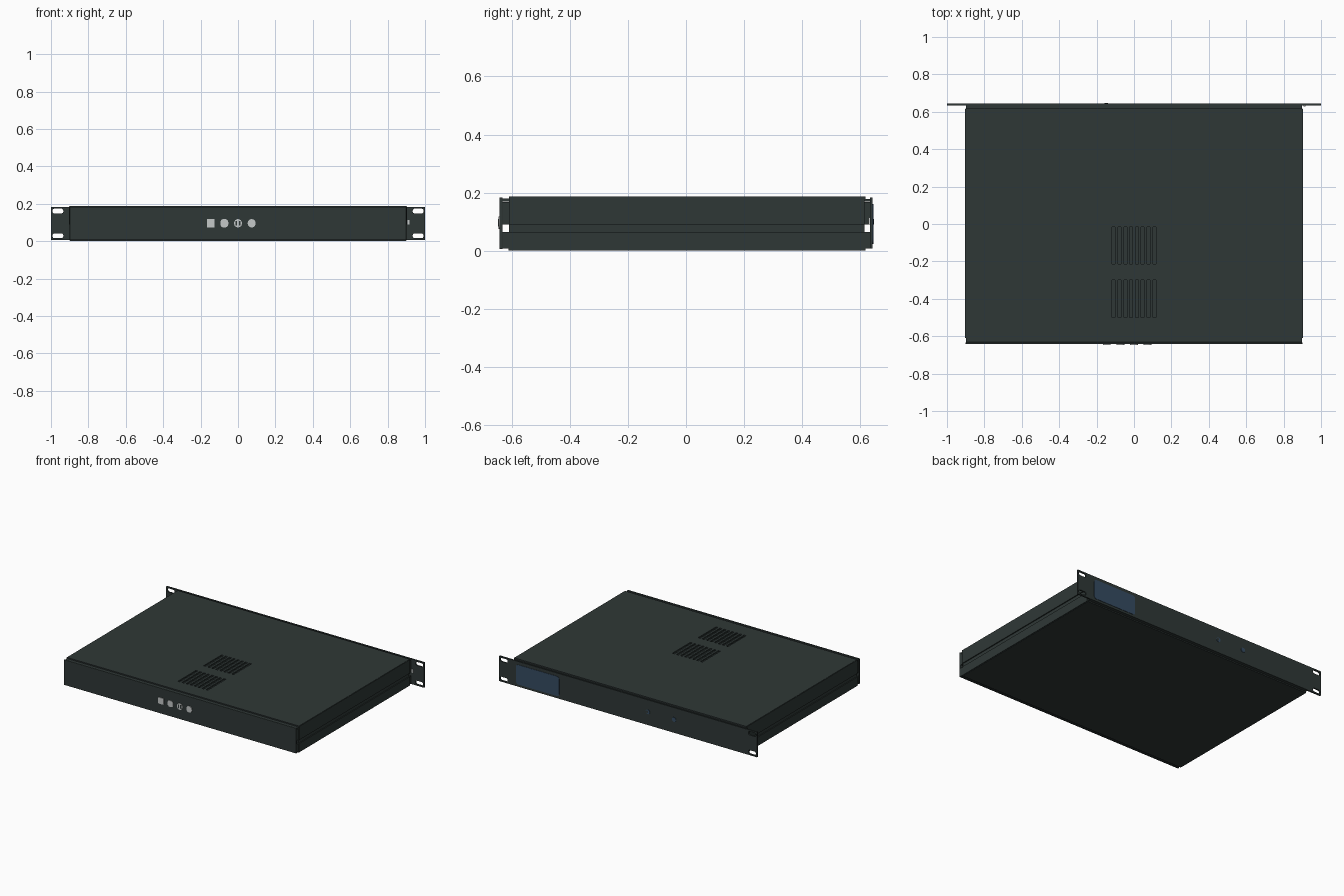
import bpy, math

if "Cube" in bpy.data.objects:
    bpy.data.objects.remove(bpy.data.objects["Cube"])

def mat(name, rgb):
    m = bpy.data.materials.new(name)
    m.diffuse_color = (*rgb, 1)
    m.use_nodes = True
    m.node_tree.nodes["Principled BSDF"].inputs["Base Color"].default_value = m.diffuse_color
    return m

CASE = mat("dark case grey", (0.028, 0.039, 0.037))
BLUE = mat("slate blue", (0.036, 0.07, 0.12))
LIGHT = mat("light metal", (0.56, 0.58, 0.58))

def box(name, x0, x1, y0, y1, z0, z1, m=CASE, bevel=0.0):
    """Box given by its limits, with optional bevel."""
    bpy.ops.mesh.primitive_cube_add(size=1, location=((x0+x1)/2, (y0+y1)/2, (z0+z1)/2))
    o = bpy.context.object
    o.name = name
    o.scale = (x1-x0, y1-y0, z1-z0)
    bpy.ops.object.transform_apply(location=False, rotation=False, scale=True)
    o.data.materials.append(m)
    if bevel:
        b = o.modifiers.new("bevel", 'BEVEL')
        b.width, b.segments = bevel, 2
    return o

def prism_y(name, pts, y0, y1, m=CASE):
    """Extrude an x-z outline along y."""
    n = len(pts)
    v = [(x, y, z) for y in (y0, y1) for x, z in pts]
    f = [tuple(range(n)), tuple(range(2*n-1, n-1, -1))]
    f += [(i, i+n, (i+1) % n+n, (i+1) % n) for i in range(n)]
    me = bpy.data.meshes.new(name)
    me.from_pydata(v, [], f)
    me.materials.append(m)
    o = bpy.data.objects.new(name, me)
    bpy.context.collection.objects.link(o)
    return o

def rounded(x, z, w, h, r, seg=5):
    """Rounded rectangle outline centred on x, z."""
    pts = []
    for k, (sx, sz) in enumerate(((1, 1), (-1, 1), (-1, -1), (1, -1))):
        for i in range(seg+1):
            a = math.pi/2*(k+i/seg)
            pts.append((x+sx*(w/2-r)+r*math.cos(a), z+sz*(h/2-r)+r*math.sin(a)))
    return pts

def cut(o, cutters):
    for c in cutters:
        b = o.modifiers.new("cut", 'BOOLEAN')
        b.operation, b.solver, b.object = 'DIFFERENCE', 'EXACT', c
        bpy.context.view_layer.objects.active = o
        bpy.ops.object.modifier_apply(modifier=b.name)
        bpy.data.objects.remove(c)

# Case floor and slotted lid
box("bottom_plate", -0.897, 0.897, -0.612, 0.618, 0.0, 0.012)
lid = box("top_cover", -0.9, 0.9, -0.61, 0.618, 0.177, 0.187)
slots = []
for cy in (-0.115, -0.40):
    for i in range(8):
        x = (i-3.5)*0.031
        slots.append(box("slot_cutter", x-0.008, x+0.008, cy-0.1, cy+0.1, 0.16, 0.2))
cut(lid, slots)

# Side walls: upper skirt, recessed channel, lower skirt
for s, side in ((-1, "left"), (1, "right")):
    def wall(name, a, b, y0, y1, z0, z1, m=CASE):
        return box(f"{side}_{name}", min(s*a, s*b), max(s*a, s*b), y0, y1, z0, z1, m)
    wall("upper_skirt", 0.888, 0.903, -0.61, 0.615, 0.09, 0.185)
    wall("channel", 0.882, 0.896, -0.61, 0.615, 0.055, 0.1)
    wall("lower_skirt", 0.888, 0.902, -0.61, 0.615, 0.003, 0.065)
    # Corner tabs that hold the end panels, leaving a small gap
    for y0, y1, end in ((-0.635, -0.609, "front"), (0.612, 0.637, "rear")):
        wall(f"{end}_upper_tab", 0.875, 0.897, y0, y1, 0.09, 0.168)
        wall(f"{end}_lower_tab", 0.875, 0.897, y0, y1, 0.015, 0.065)

# Connector panel at the front with returned top and bottom lips
box("front_panel", -0.9, 0.9, -0.642, -0.632, 0.006, 0.183, bevel=0.002)
box("front_top_lip", -0.897, 0.897, -0.634, -0.605, 0.170, 0.179)
box("front_bottom_lip", -0.897, 0.897, -0.634, -0.605, 0.008, 0.016)

# Rack panel at the rear with ears and rounded mounting slots
rack = box("rack_panel", -1.0, 1.0, 0.633, 0.643, 0.007, 0.183)
cut(rack, [prism_y("ear_cutter", rounded(sx*0.963, z, 0.058, 0.026, 0.011), 0.6, 0.68)
           for sx in (-1, 1) for z in (0.161, 0.029)])
box("rear_top_lip", -0.897, 0.897, 0.612, 0.635, 0.170, 0.178)
box("rear_bottom_lip", -0.897, 0.897, 0.612, 0.635, 0.008, 0.016)

# Display window and two round indicators on the rack panel
prism_y("display_window", rounded(0.70, 0.092, 0.335, 0.138, 0.018), 0.642, 0.6455, BLUE)
for i, x in enumerate((-0.155, -0.358)):
    prism_y(f"indicator_{i+1}", rounded(x, 0.1, 0.032, 0.032, 0.0159), 0.642, 0.6455, BLUE)
prism_y("indicator_centre", rounded(-0.149, 0.1, 0.018, 0.018, 0.0089), 0.645, 0.6465, CASE)

# Four sockets on the front panel
for i, (x, r) in enumerate(((-0.146, 0.004), (-0.073, 0.016), (0.0, 0.02), (0.073, 0.019))):
    prism_y(f"socket_{i+1}", rounded(x, 0.096, 0.042, 0.044, r), -0.646, -0.641, LIGHT)
for x in (-0.009, 0.009):
    prism_y("socket_keyway", rounded(x, 0.096, 0.009, 0.026, 0.003), -0.648, -0.645, CASE)

# Small fixing plate behind the right ear
box("ear_fixing", 0.906, 0.917, 0.629, 0.634, 0.09, 0.114, LIGHT)
